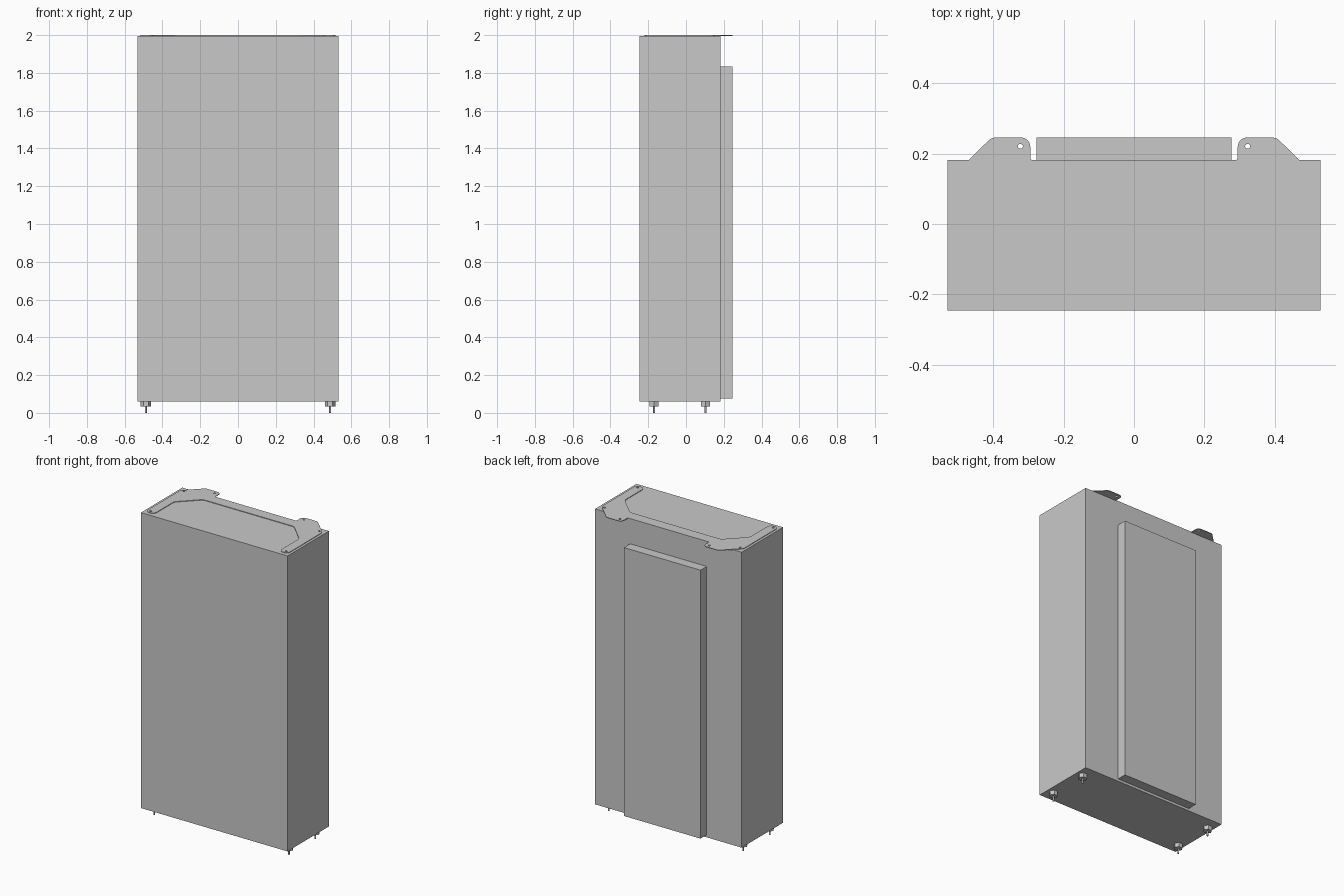
import bpy
import bmesh
import math
from mathutils import Vector, Matrix

cube = bpy.data.objects.get("Cube")
if cube:
    bpy.data.objects.remove(cube, do_unlink=True)

grey = bpy.data.materials.new("light grey")
grey.use_nodes = True
colour = (0.584, 0.584, 0.584, 1)
grey.diffuse_color = colour
grey.node_tree.nodes["Principled BSDF"].inputs["Base Color"].default_value = colour


def add_object(name, data):
    obj = bpy.data.objects.new(name, data)
    bpy.context.collection.objects.link(obj)
    data.materials.append(grey)
    return obj


def add_box(name, low, high):
    low, high = Vector(low), Vector(high)
    bm = bmesh.new()
    place = Matrix.Translation((low + high) / 2) @ Matrix.Diagonal((*(high - low), 1))
    bmesh.ops.create_cube(bm, size=1, matrix=place)
    mesh = bpy.data.meshes.new(name)
    bm.to_mesh(mesh)
    bm.free()
    return add_object(name, mesh)


def add_prism(bm, radius, sides, x, y, bottom, top):
    place = (Matrix.Translation((x, y, (bottom + top) / 2))
             @ Matrix.Rotation(math.radians(90), 4, "Z"))
    bmesh.ops.create_cone(bm, cap_ends=True, segments=sides, radius1=radius,
                          radius2=radius, depth=top - bottom, matrix=place)


def rounded(corners, steps=6):
    """Replace each (x, y, radius) corner with an arc."""
    points = []
    for i, (x, y, radius) in enumerate(corners):
        p = Vector((x, y))
        u = (Vector(corners[i - 1][:2]) - p).normalized()
        v = (Vector(corners[(i + 1) % len(corners)][:2]) - p).normalized()
        reach = radius / math.tan(u.angle(v) / 2)
        centre = p + (u + v).normalized() * math.hypot(radius, reach)
        a, b = p + u * reach - centre, p + v * reach - centre
        for k in range(steps + 1):
            spoke = a.lerp(b, k / steps).normalized()
            points.append(centre + spoke * radius)
    return points


def circle(x, y, radius, sides=16):
    return [Vector((x + radius * math.cos(k * math.tau / sides),
                    y + radius * math.sin(k * math.tau / sides)))
            for k in range(sides)]


# Cabinet and raised rear panel
add_box("cabinet", (-0.531, -0.246, 0.061), (0.531, 0.182, 1.996))
add_box("rear_panel", (-0.277, 0.182, 0.077), (0.277, 0.246, 1.835))

# Wall bracket: mirrored outline with screw holes
half = [(0.295, 0.182, 0.006), (0.295, 0.246, 0.026), (0.405, 0.246, 0.03),
        (0.515, 0.138, 0.03), (0.515, -0.221, 0.025), (0.453, -0.221, 0.025),
        (0.453, -0.014, 0.04), (0.33, 0.109, 0.04)]
outline = half + [(-x, y, r) for x, y, r in reversed(half)]
loops = [rounded(outline)]
for side in (-1, 1):
    for x, y in ((0.323, 0.221), (0.491, 0.141), (0.491, -0.202)):
        loops.append(circle(side * x, y, 0.007))

curve = bpy.data.curves.new("bracket_outline", "CURVE")
curve.dimensions = "2D"
curve.fill_mode = "BOTH"
curve.extrude = 0.002
for loop in loops:
    spline = curve.splines.new("POLY")
    spline.points.add(len(loop) - 1)
    for point, p in zip(spline.points, loop):
        point.co = (p.x, p.y, 0, 1)
    spline.use_cyclic_u = True
helper = bpy.data.objects.new("bracket_helper", curve)
bpy.context.collection.objects.link(helper)
graph = bpy.context.evaluated_depsgraph_get()
mesh = bpy.data.meshes.new_from_object(helper.evaluated_get(graph))
bpy.data.objects.remove(helper, do_unlink=True)
mesh.materials.clear()
bracket = add_object("wall_bracket", mesh)
bracket.location.z = 1.998

# Levelling feet: hexagonal nut on a thin threaded stem
names = {(-1, -0.169): "front_right_foot", (1, -0.169): "front_left_foot",
         (-1, 0.104): "back_right_foot", (1, 0.104): "back_left_foot"}
for (side, y), name in names.items():
    bm = bmesh.new()
    add_prism(bm, 0.027, 6, side * 0.488, y, 0.033, 0.061)
    add_prism(bm, 0.005, 12, side * 0.488, y, 0, 0.034)
    mesh = bpy.data.meshes.new(name)
    bm.to_mesh(mesh)
    bm.free()
    add_object(name, mesh)
